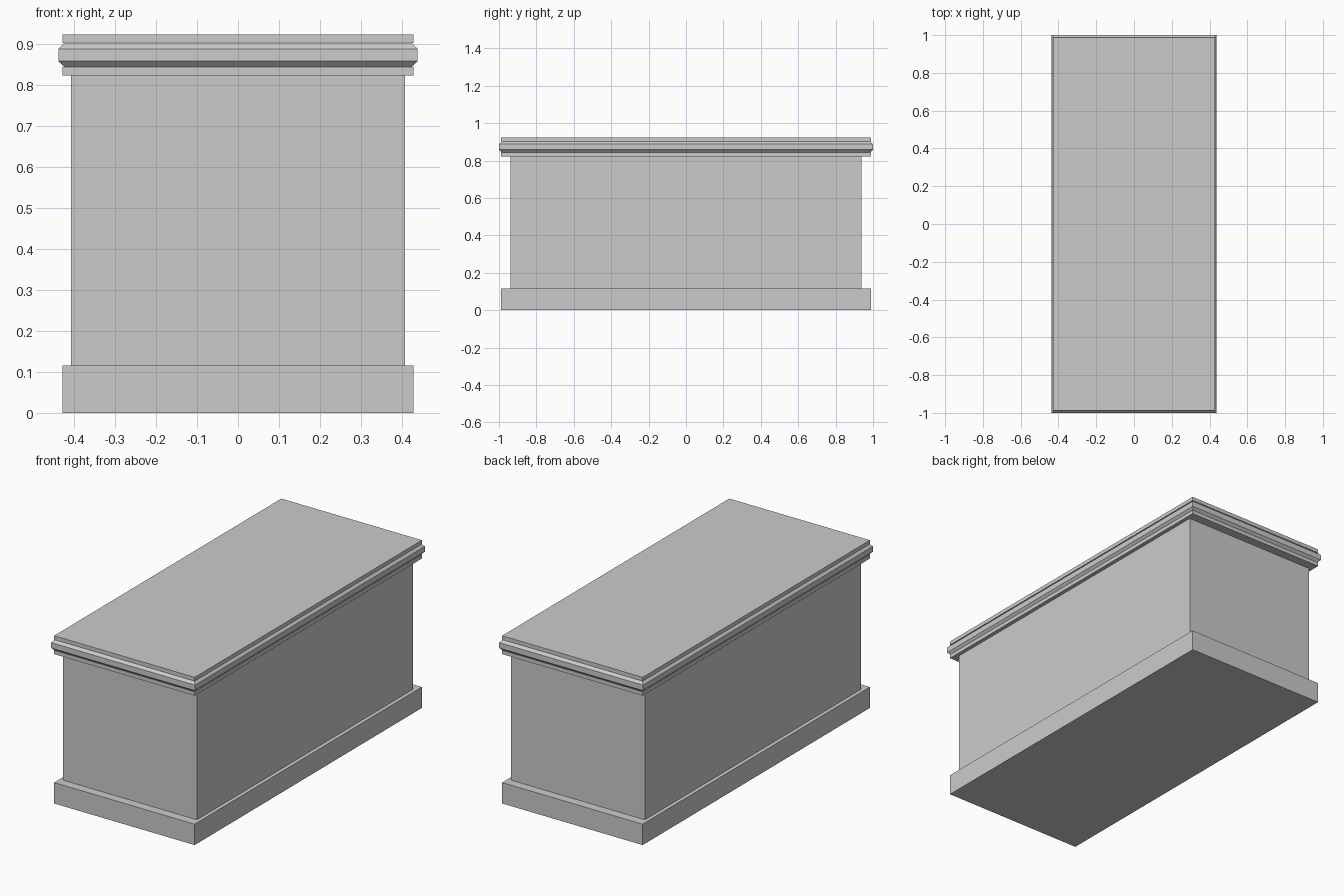
import bpy, bmesh

if "Cube" in bpy.data.objects:
    bpy.data.objects.remove(bpy.data.objects["Cube"])


def stack(name, rings):
    """Closed rectangular solid from (half_x, half_y, z) rings, bottom to top."""
    bm = bmesh.new()
    loops = [[bm.verts.new((sx * hx, sy * hy, z))
              for sx, sy in ((-1, -1), (1, -1), (1, 1), (-1, 1))]
             for hx, hy, z in rings]
    bm.faces.new(loops[0][::-1])
    bm.faces.new(loops[-1])
    for low, high in zip(loops, loops[1:]):
        for i in range(4):
            j = (i + 1) % 4
            bm.faces.new((low[i], low[j], high[j], high[i]))
    mesh = bpy.data.meshes.new(name)
    bm.to_mesh(mesh)
    bm.free()
    obj = bpy.data.objects.new(name, mesh)
    bpy.context.collection.objects.link(obj)
    return obj


def slab(name, hx, hy, z0, z1):
    return stack(name, [(hx, hy, z0), (hx, hy, z1)])


# Plinth and main body
slab("base_plinth", 0.428, 0.988, 0.0, 0.115)
slab("body", 0.407, 0.939, 0.115, 0.822)

# Top moulding: lower band, chamfered band, top slab
slab("lower_band", 0.428, 0.988, 0.822, 0.843)
c = 0.0145
stack("chamfered_band", [
    (0.438 - c, 1.0 - c, 0.843),
    (0.438, 1.0, 0.843 + c),
    (0.438, 1.0, 0.902 - c),
    (0.438 - c, 1.0 - c, 0.902),
])
slab("top_slab", 0.428, 0.988, 0.902, 0.923)
